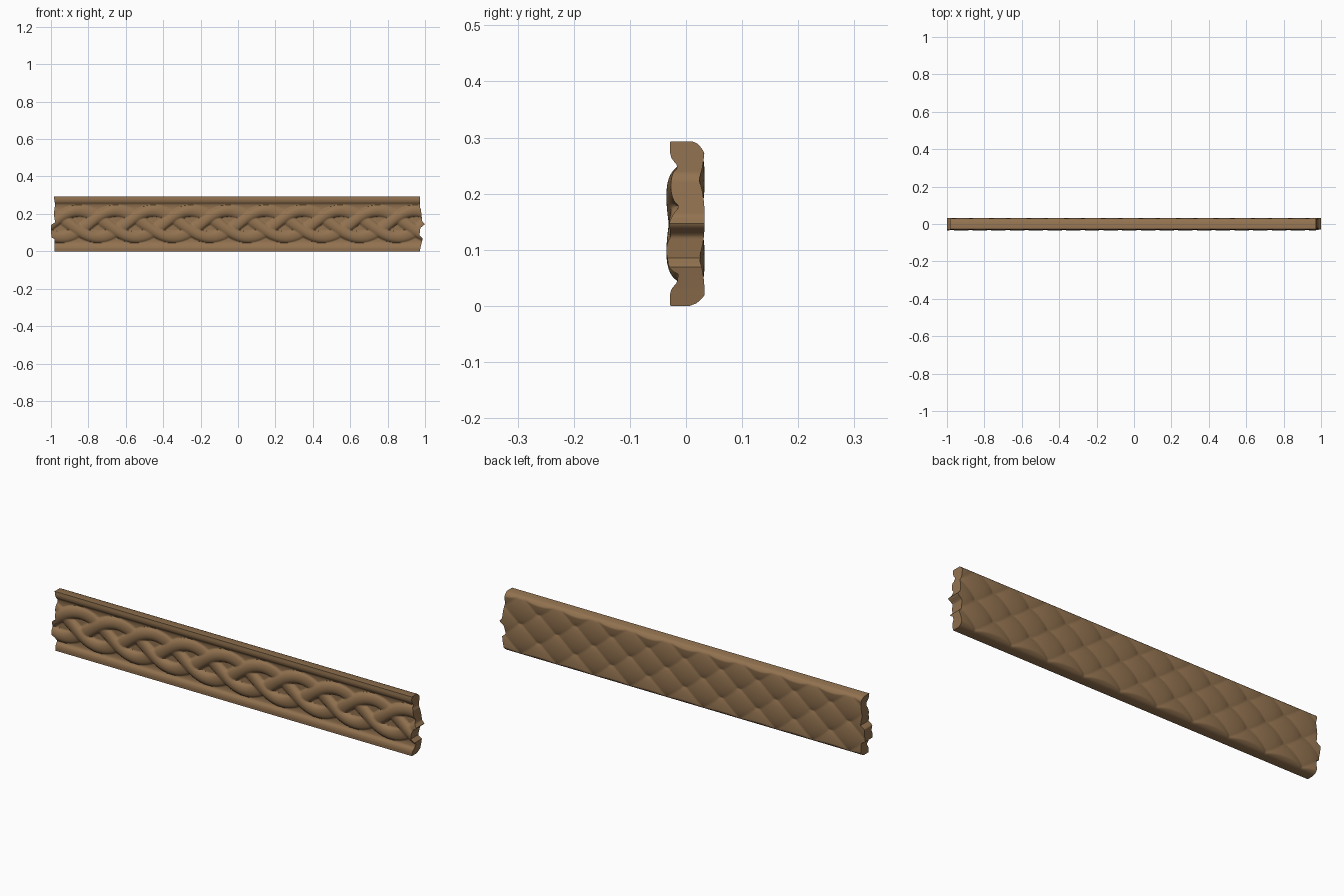
import bpy, bmesh, math

if "Cube" in bpy.data.objects:
    bpy.data.objects.remove(bpy.data.objects["Cube"])

H, NX, NZ = 0.293, 320, 72
wood = bpy.data.materials.new("carved brown wood")
wood.diffuse_color = (0.29, 0.17, 0.08, 1)
wood.use_nodes = True
wood.node_tree.nodes["Principled BSDF"].inputs["Base Color"].default_value = wood.diffuse_color


def lerp_table(t, pts):
    for (a, va), (b, vb) in zip(pts, pts[1:]):
        if t <= b:
            return va + (vb - va) * max(0, (t - a) / (b - a))
    return pts[-1][1]


# Front: moulded rails along both edges, three-strand braid between them
RAIL = [(0, .028), (.018, .029), (.03, .026), (.042, .016), (.055, .014)]
P = 0.6


def front(x, z):
    e = min(z, H - z)
    h = lerp_table(e, RAIL)
    for k in range(3):
        a = 2 * math.pi * (x / P + k / 3)
        c = 0.146 + 0.07 * math.sin(a)
        slope = 0.07 * 2 * math.pi / P * math.cos(a)
        d = abs(z - c) / math.sqrt(1 + slope * slope) / 0.031
        if d < 1:
            over = 0.030 + 0.005 * math.sin(2 * a)
            h = max(h, 0.012 + (over - 0.012) * math.sqrt(1 - d * d))
    return -h


# Back: staggered overlapping scales, raised towards their rounded -x edge
def back(x, z):
    h = 0.016
    for r in range(-2, 3):
        zc = 0.155 + r * 0.07
        off = 0.1 * (r % 2)
        n = round((x - off) / 0.2)
        for m in (n - 1, n, n + 1):
            u = (x - off - m * 0.2) / 0.105
            v = (z - zc) / 0.078
            q = u * u + v * v
            if q < 1:
                h = max(h, 0.014 + 0.019 * math.sqrt(1 - q) - 0.004 * u)
    e = H - z
    return min(h, 0.034, 0.012 + 1.1 * math.sqrt(max(e, 0) * 0.012) + e * 0.2,
               0.006 + 1.2 * math.sqrt(z * 0.02) + z * 0.2)


# Worn end outlines
LEFT = [(0, -.98), (.065, -.98), (.075, -.998), (.14, -1), (.155, -.978),
        (.2, -.985), (.25, -.978), (.293, -.985)]
RIGHT = [(0, .972), (.03, .978), (.07, .988), (.085, .97), (.125, .975),
         (.145, 1), (.16, .985), (.225, .978), (.235, .972), (.293, .972)]

bm = bmesh.new()
sides = []
for f in (front, back):
    grid = []
    for i in range(NX + 1):
        col = []
        for j in range(NZ + 1):
            z = H * j / NZ
            a, b = lerp_table(z, LEFT), lerp_table(z, RIGHT)
            x = a + (b - a) * i / NX
            col.append(bm.verts.new((x, f(x, z), z)))
        grid.append(col)
    sides.append(grid)
F, B = sides
for i in range(NX):
    for j in range(NZ):
        bm.faces.new((F[i][j], F[i + 1][j], F[i + 1][j + 1], F[i][j + 1]))
        bm.faces.new((B[i][j], B[i][j + 1], B[i + 1][j + 1], B[i + 1][j]))
# Join both skins around the rim
rim = [(i, 0) for i in range(NX)] + [(NX, j) for j in range(NZ)] + \
      [(i, NZ) for i in range(NX, 0, -1)] + [(0, j) for j in range(NZ, 0, -1)]
for (a, b), (c, d) in zip(rim, rim[1:] + rim[:1]):
    bm.faces.new((F[a][b], B[a][b], B[c][d], F[c][d]))
bmesh.ops.recalc_face_normals(bm, faces=bm.faces)

me = bpy.data.meshes.new("carved_plank")
bm.to_mesh(me)
bm.free()
me.materials.append(wood)
ob = bpy.data.objects.new("carved_plank", me)
bpy.context.collection.objects.link(ob)
bpy.context.view_layer.objects.active = ob
ob.select_set(True)
bpy.ops.object.shade_smooth_by_angle(angle=math.radians(50))
